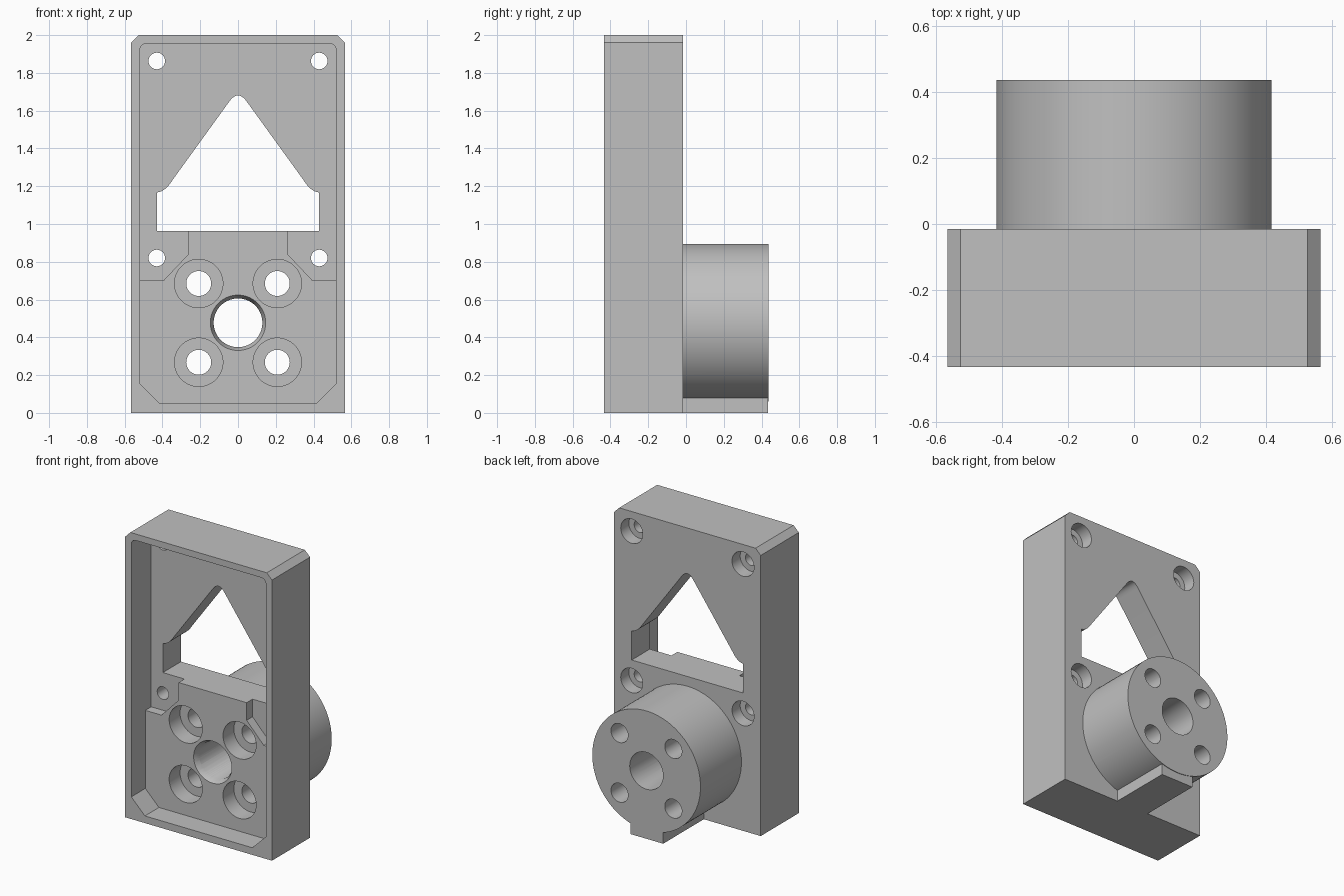
import bpy
import bmesh
from math import radians
from mathutils import Matrix, Vector

if "Cube" in bpy.data.objects:
    bpy.data.objects.remove(bpy.data.objects["Cube"], do_unlink=True)

# Main levels along y
FRONT, BACK, END = -0.435, -0.015, 0.437
LOWER_FLOOR, UPPER_FLOOR = -0.28, -0.215
OUT = 0.6            # safely outside the body
AXIS_Z = 0.477       # height of the boss axis

grey = bpy.data.materials.new("machined_grey")
grey.use_nodes = True
grey.diffuse_color = (0.53, 0.53, 0.53, 1)
grey.node_tree.nodes["Principled BSDF"].inputs["Base Color"].default_value = (0.53, 0.53, 0.53, 1)


def make_object(name, bm):
    bmesh.ops.recalc_face_normals(bm, faces=bm.faces[:])
    mesh = bpy.data.meshes.new(name)
    bm.to_mesh(mesh)
    bm.free()
    mesh.materials.append(grey)
    obj = bpy.data.objects.new(name, mesh)
    bpy.context.collection.objects.link(obj)
    return obj


def prism(name, outline, y0, y1):
    """Extrude an (x, z) outline along y."""
    bm = bmesh.new()
    face = bm.faces.new([bm.verts.new((x, y0, z)) for x, z in outline])
    ext = bmesh.ops.extrude_face_region(bm, geom=[face])
    moved = [v for v in ext["geom"] if isinstance(v, bmesh.types.BMVert)]
    bmesh.ops.translate(bm, verts=moved, vec=(0, y1 - y0, 0))
    return make_object(name, bm)


def rod(name, x, z, r0, r1, y0, y1, sides=64):
    """Cylinder or cone along y, radius r0 at y0 and r1 at y1."""
    bm = bmesh.new()
    place = Matrix.Translation((x, (y0 + y1) / 2, z)) @ Matrix.Rotation(radians(-90), 4, "X")
    bmesh.ops.create_cone(bm, cap_ends=True, segments=sides, radius1=r0,
                          radius2=r1, depth=y1 - y0, matrix=place)
    return make_object(name, bm)


def combine(body, tool, operation="DIFFERENCE"):
    bpy.context.view_layer.objects.active = body
    mod = body.modifiers.new("combine", "BOOLEAN")
    mod.operation, mod.object, mod.solver = operation, tool, "EXACT"
    bpy.ops.object.modifier_apply(modifier=mod.name)
    bpy.data.objects.remove(tool, do_unlink=True)


def bend(a, b, c, steps=8):
    """Smooth corner from a to c, pulled towards b."""
    a, b, c = Vector(a), Vector(b), Vector(c)
    return [tuple(a * (1 - t) ** 2 + b * 2 * t * (1 - t) + c * t * t)
            for t in (i / steps for i in range(steps + 1))]


def mirrored(half):
    """Close a right-hand outline with its mirror image, skipping shared points."""
    return half + [(-x, z) for x, z in reversed(half) if abs(x) > 1e-5]


# Plate with chamfered top corners, round boss and foot
body = prism("mount_body", mirrored([(0.567, 0), (0.567, 1.96), (0.527, 2)]), FRONT, BACK)
combine(body, rod("boss", 0, AXIS_Z, 0.418, 0.418, -0.1, END, 96), "UNION")
combine(body, prism("foot", mirrored([(0.127, 0), (0.127, 0.15)]), -0.1, END - 0.004), "UNION")

# Front pocket, then the deeper upper pocket stepping around the screw corners
top_corner = bend((0.52, 1.915), (0.52, 1.955), (0.48, 1.955), 6)
combine(body, prism("pocket", mirrored([(0.415, 0.05), (0.52, 0.155)] + top_corner),
                    -OUT, LOWER_FLOOR))
combine(body, prism("deep_pocket", mirrored(
    [(0.263, 0.963), (0.263, 0.84), (0.395, 0.7), (0.52, 0.7)] + top_corner),
    -OUT, UPPER_FLOOR))

# Arrow shaped window with soft shoulders and tip
shoulder = bend((0.43, 1.167), (0.385, 1.17), (0.345, 1.235))
tip = bend((0.045, 1.65), (0, 1.712), (-0.045, 1.65))[:5]
combine(body, prism("window", mirrored([(0.43, 0.963)] + shoulder + tip), -OUT, OUT))

# Corner screw holes, counterbored from the back
for x in (-0.43, 0.43):
    for z in (0.82, 1.863):
        combine(body, rod("screw_hole", x, z, 0.044, 0.044, -OUT, OUT, 32))
        combine(body, rod("screw_seat", x, z, 0.085, 0.085, BACK - 0.09, OUT, 48))

# Boss bolt holes, counterbored from the front
for x in (-0.208, 0.208):
    for z in (0.268, 0.685):
        combine(body, rod("bolt_hole", x, z, 0.066, 0.066, -OUT, OUT, 40))
        combine(body, rod("bolt_seat", x, z, 0.128, 0.128, -OUT, LOWER_FLOOR + 0.12, 56))

# Central bore with a tapered lead-in
combine(body, rod("bore", 0, AXIS_Z, 0.129, 0.129, -OUT, OUT))
combine(body, rod("bore_lead", 0, AXIS_Z, 0.156, 0.128, LOWER_FLOOR - 0.02, LOWER_FLOOR + 0.04))

# Smooth the round walls, keep the machined edges crisp
bpy.ops.object.select_all(action="DESELECT")
body.select_set(True)
bpy.context.view_layer.objects.active = body
bpy.ops.object.shade_smooth_by_angle(angle=radians(25))
